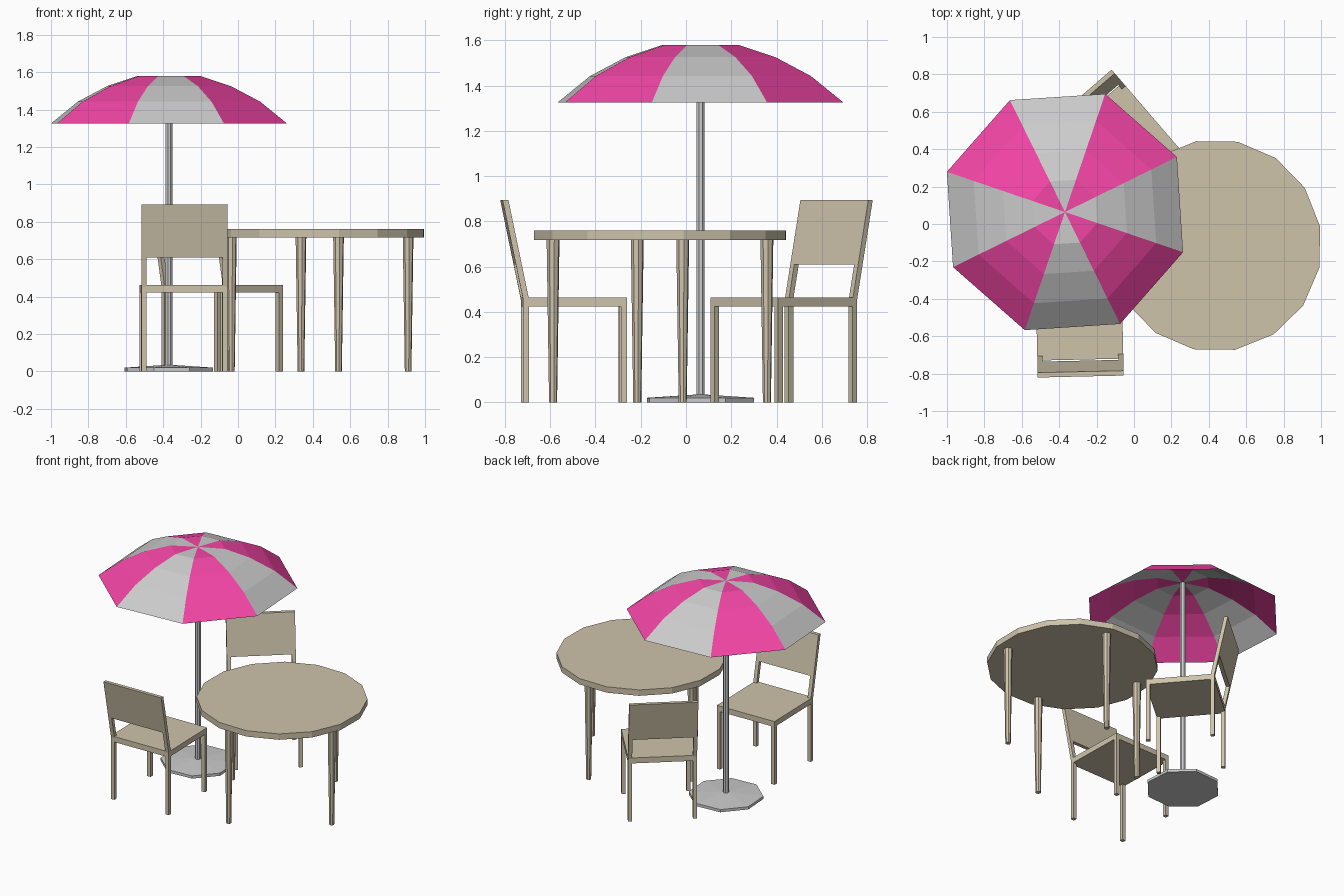
import bpy, bmesh
from math import radians, sin, cos
from mathutils import Matrix

if "Cube" in bpy.data.objects:
    bpy.data.objects.remove(bpy.data.objects["Cube"])


def make_material(name, color):
    mat = bpy.data.materials.new(name)
    mat.diffuse_color = (*color, 1)
    mat.use_nodes = True
    mat.node_tree.nodes["Principled BSDF"].inputs["Base Color"].default_value = mat.diffuse_color
    return mat


wood = make_material("wood", (0.62, 0.55, 0.41))
red = make_material("red_fabric", (0.9, 0.06, 0.38))


def finish(name, bm, mat=None, matrix=Matrix()):
    bmesh.ops.transform(bm, matrix=matrix, verts=bm.verts)
    me = bpy.data.meshes.new(name)
    bm.to_mesh(me)
    bm.free()
    if mat:
        me.materials.append(mat)
    ob = bpy.data.objects.new(name, me)
    bpy.context.collection.objects.link(ob)
    return ob


def prism(name, profile, x0, x1, mat, matrix):
    """Extrude a (y, z) profile along x."""
    bm = bmesh.new()
    face = bm.faces.new([bm.verts.new((x0, y, z)) for y, z in profile])
    ext = bmesh.ops.extrude_face_region(bm, geom=[face])["geom"]
    verts = [g for g in ext if isinstance(g, bmesh.types.BMVert)]
    bmesh.ops.translate(bm, vec=(x1 - x0, 0, 0), verts=verts)
    bmesh.ops.recalc_face_normals(bm, faces=bm.faces)
    return finish(name, bm, mat, matrix)


def box(name, x0, x1, y0, y1, z0, z1, mat, matrix):
    return prism(name, [(y0, z0), (y1, z0), (y1, z1), (y0, z1)], x0, x1, mat, matrix)


def lathe(name, rings, sides, x, y, rot, mat=None):
    """Closed round part from (radius, z) rings."""
    bm = bmesh.new()
    loops = []
    for r, z in rings:
        angles = [radians(rot + 360 * i / sides) for i in range(sides)]
        loops.append([bm.verts.new((x + r * cos(a), y + r * sin(a), z)) for a in angles])
    for lo, hi in zip(loops, loops[1:]):
        for i in range(sides):
            j = (i + 1) % sides
            bm.faces.new((lo[i], lo[j], hi[j], hi[i]))
    bm.faces.new(loops[0][::-1])
    bm.faces.new(loops[-1])
    return finish(name, bm, mat)


# Table: 16-sided top and four tapered legs
TX, TY = 0.437, -0.115
lathe("table_top", [(0.567, 0.717), (0.567, 0.76)], 16, TX, TY, 10.5, wood)
for k in range(4):
    a = radians(-12 + 90 * k)
    lathe(f"table_leg_{k + 1}", [(0.018, 0), (0.029, 0.72)], 8,
          TX + 0.483 * cos(a), TY + 0.483 * sin(a), 10.5, wood)


# Chairs: local frame faces +y
def back_profile(z0, z1):
    def outer(z):
        return -0.23 - 0.09 * (z - 0.455) / 0.435
    t = 0.026
    return [(outer(z0), z0), (outer(z0) + t, z0), (outer(z1) + t, z1), (outer(z1), z1)]


def chair(tag, x, y, angle):
    m = Matrix.Translation((x, y, 0)) @ Matrix.Rotation(radians(angle), 4, "Z")
    h, w = 0.23, 0.027
    box(f"{tag}_seat", -h, h, -h, h, 0.423, 0.463, wood, m)
    prism(f"{tag}_backrest", back_profile(0.61, 0.893), -h, h, wood, m)
    for side, x0 in (("left", -h), ("right", h - w)):
        box(f"{tag}_back_leg_{side}", x0, x0 + w, -h, -h + w, 0, 0.423, wood, m)
        box(f"{tag}_front_leg_{side}", x0, x0 + w, h - w, h, 0, 0.423, wood, m)
        prism(f"{tag}_back_post_{side}", back_profile(0.455, 0.61), x0, x0 + w, wood, m)


chair("front_chair", -0.292, -0.495, 1.3)
chair("rear_chair", -0.085, 0.432, -139.3)

# Parasol: base, pole and eight-panel canopy
PX, PY, ROT = -0.369, 0.064, -18.8
lathe("parasol_base", [(0.25, 0), (0.25, 0.02), (0.03, 0.034)], 8, PX, PY, ROT)
lathe("parasol_pole", [(0.0195, 0.02), (0.0195, 1.575)], 8, PX, PY, ROT)

CANOPY = [(0.667, 1.325), (0.515, 1.442), (0.35, 1.525), (0.182, 1.578)]
for name, start, mat in (("canopy_grey_panels", 0, None), ("canopy_red_panels", 1, red)):
    bm = bmesh.new()
    for k in range(start, 8, 2):
        a, b = radians(ROT + 45 * k), radians(ROT + 45 * (k + 1))
        rows = [[bm.verts.new((PX + r * cos(t), PY + r * sin(t), z)) for t in (a, b)]
                for r, z in CANOPY]
        for lo, hi in zip(rows, rows[1:]):
            bm.faces.new((lo[0], lo[1], hi[1], hi[0]))
        bm.faces.new((rows[-1][0], rows[-1][1], bm.verts.new((PX, PY, 1.58))))
    finish(name, bm, mat)
